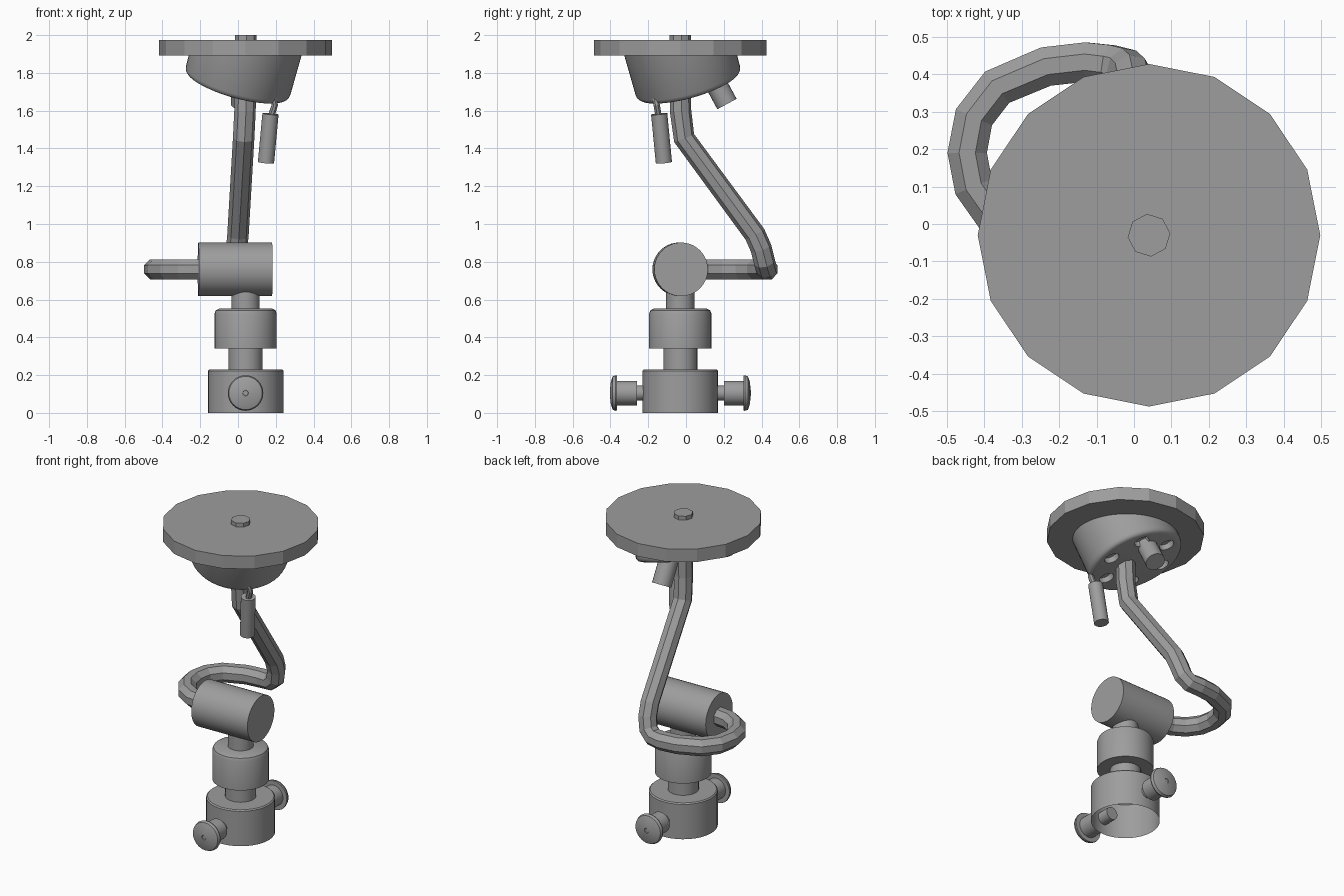
import bpy, math
from mathutils import Vector

if "Cube" in bpy.data.objects:
    bpy.data.objects.remove(bpy.data.objects["Cube"])

CX, CY = 0.04, -0.03


def activate(ob):
    bpy.ops.object.select_all(action='DESELECT')
    ob.select_set(True)
    bpy.context.view_layer.objects.active = ob


def smooth_sides(ob):
    activate(ob)
    bpy.ops.object.shade_smooth_by_angle(angle=math.radians(35))


def lathe(name, profile, origin=(CX, CY, 0), axis=(0, 0, 1), n=32, smooth=True):
    """Spin (radius, height) points round an axis; radius 0 closes an end."""
    verts, faces, rings = [], [], []
    for r, h in profile:
        count = n if r else 1
        start = len(verts)
        rings.append([start + i % count for i in range(n)])
        verts += [(r * math.cos(2 * math.pi * i / n), r * math.sin(2 * math.pi * i / n), h)
                  for i in range(count)]
    for a, b in zip(rings, rings[1:]):
        for i in range(n):
            j = (i + 1) % n
            faces.append(list(dict.fromkeys([a[i], a[j], b[j], b[i]])))
    me = bpy.data.meshes.new(name)
    me.from_pydata(verts, [], faces)
    ob = bpy.data.objects.new(name, me)
    bpy.context.collection.objects.link(ob)
    ob.location = origin
    if tuple(axis) != (0, 0, 1):
        ob.rotation_euler = Vector(axis).to_track_quat('Z', 'Y').to_euler()
    if smooth:
        smooth_sides(ob)
    return ob


def rod(name, start, end, r, n=24):
    """Plain capped cylinder between two points."""
    d = Vector(end) - Vector(start)
    return lathe(name, [(0, 0), (r, 0), (r, d.length), (0, d.length)], start, d.normalized(), n)


def pipe(name, points, r, res=2):
    """Faceted eight-sided tube along a polyline."""
    cu = bpy.data.curves.new(name, 'CURVE')
    cu.dimensions = '3D'
    cu.bevel_depth, cu.bevel_resolution, cu.use_fill_caps = r, res, True
    sp = cu.splines.new('POLY')
    sp.points.add(len(points) - 1)
    for p, co in zip(sp.points, points):
        p.co = (*co, 1)
        p.tilt = math.pi / 8
    sp.use_smooth = False
    ob = bpy.data.objects.new(name, cu)
    bpy.context.collection.objects.link(ob)
    activate(ob)
    bpy.ops.object.convert(target='MESH')
    return bpy.context.object


# Socket base (open underneath), necks and collar
lathe("base_socket", [(0.2, 0), (0.2, 0.223), (0.193, 0.23), (0, 0.23)])
lathe("lower_neck", [(0, 0.22), (0.09, 0.22), (0.09, 0.345), (0, 0.345)])
lathe("collar", [(0, 0.34), (0.165, 0.34), (0.165, 0.525), (0.158, 0.543), (0.14, 0.552), (0, 0.552)])
lathe("upper_neck", [(0, 0.54), (0.075, 0.54), (0.075, 0.68), (0, 0.68)])

# Clamping knobs, front and back
for label, s in (("front", -1), ("back", 1)):
    lathe(label + "_knob",
          [(0, 0.12), (0.04, 0.12), (0.04, 0.23), (0.065, 0.23), (0.065, 0.335), (0.092, 0.335),
           (0.094, 0.342), (0.088, 0.358), (0.06, 0.368), (0.015, 0.373), (0.013, 0.37), (0, 0.37)],
          (CX, CY, 0.105), (0, s, 0))

# Horizontal pivot barrel
rod("pivot_barrel", (-0.21, -0.036, 0.76), (0.18, -0.026, 0.76), 0.142, 40)

# Bent arm from the barrel round the back and up through the plate
pipe("bent_arm", [
    (-0.19, -0.035, 0.76), (-0.3, -0.02, 0.76), (-0.375, 0.025, 0.76), (-0.428, 0.1, 0.76),
    (-0.445, 0.19, 0.76), (-0.427, 0.285, 0.76), (-0.365, 0.365, 0.76), (-0.235, 0.42, 0.76),
    (-0.13, 0.432, 0.76), (-0.065, 0.425, 0.765), (-0.025, 0.415, 0.8), (-0.007, 0.398, 0.87),
    (0.0, 0.365, 0.945), (0.03, -0.01, 1.455), (0.037, -0.029, 1.6), (CX, CY, 1.75), (CX, CY, 2.0)], 0.057)

# Round top plate, 16 sides
lathe("top_plate", [(0, 1.892), (0.457, 1.892), (0.457, 1.975), (0, 1.975)], n=16, smooth=False)

# Tilted drum under the plate, its top trimmed level
up = Vector((0.28, -0.28, 1)).normalized()
turn = up.to_track_quat('Z', 'Y')
low = Vector((CX, CY, 1.9)) - up * 0.178
drum = lathe("tilted_drum", [(0, 0), (0.262, 0), (0.274, 0.004), (0.283, 0.013), (0.287, 0.028),
                             (0.288, 0.2), (0, 0.2)], low, up, 48)
for v in drum.data.vertices:
    if v.co.z > 0.1:
        v.co.z = (1.9 - (low + turn @ Vector((v.co.x, v.co.y, 0))).z) / up.z

# Ring of holes in the lower face of the drum
activate(drum)
for i in range(6):
    t = math.pi / 3 * i + 0.26
    p = low + turn @ Vector((math.cos(t), math.sin(t), 0)) * 0.2
    cutter = rod("hole_cutter", p - up * 0.03, p + up * 0.035, 0.045, 16)
    activate(drum)
    m = drum.modifiers.new("hole", 'BOOLEAN')
    m.operation, m.object, m.solver = 'DIFFERENCE', cutter, 'EXACT'
    bpy.ops.object.modifier_apply(modifier=m.name)
    bpy.data.objects.remove(cutter)
smooth_sides(drum)

# Angled stub on the rear of the drum
rod("rear_stub", (0.02, 0.133, 1.79), (0.02, 0.217, 1.635), 0.058)

# Hanging handle on its hook
pipe("handle_hook", [(0.185, -0.165, 1.68), (0.195, -0.155, 1.63), (0.175, -0.145, 1.57)], 0.018)
rod("hanging_handle", (0.148, -0.117, 1.325), (0.172, -0.142, 1.583), 0.043)

# Dark grey finish
grey = bpy.data.materials.new("dark_grey")
grey.diffuse_color = (0.34, 0.34, 0.34, 1)
grey.use_nodes = True
grey.node_tree.nodes["Principled BSDF"].inputs["Base Color"].default_value = grey.diffuse_color
for ob in bpy.data.objects:
    ob.data.materials.clear()
    ob.data.materials.append(grey)
